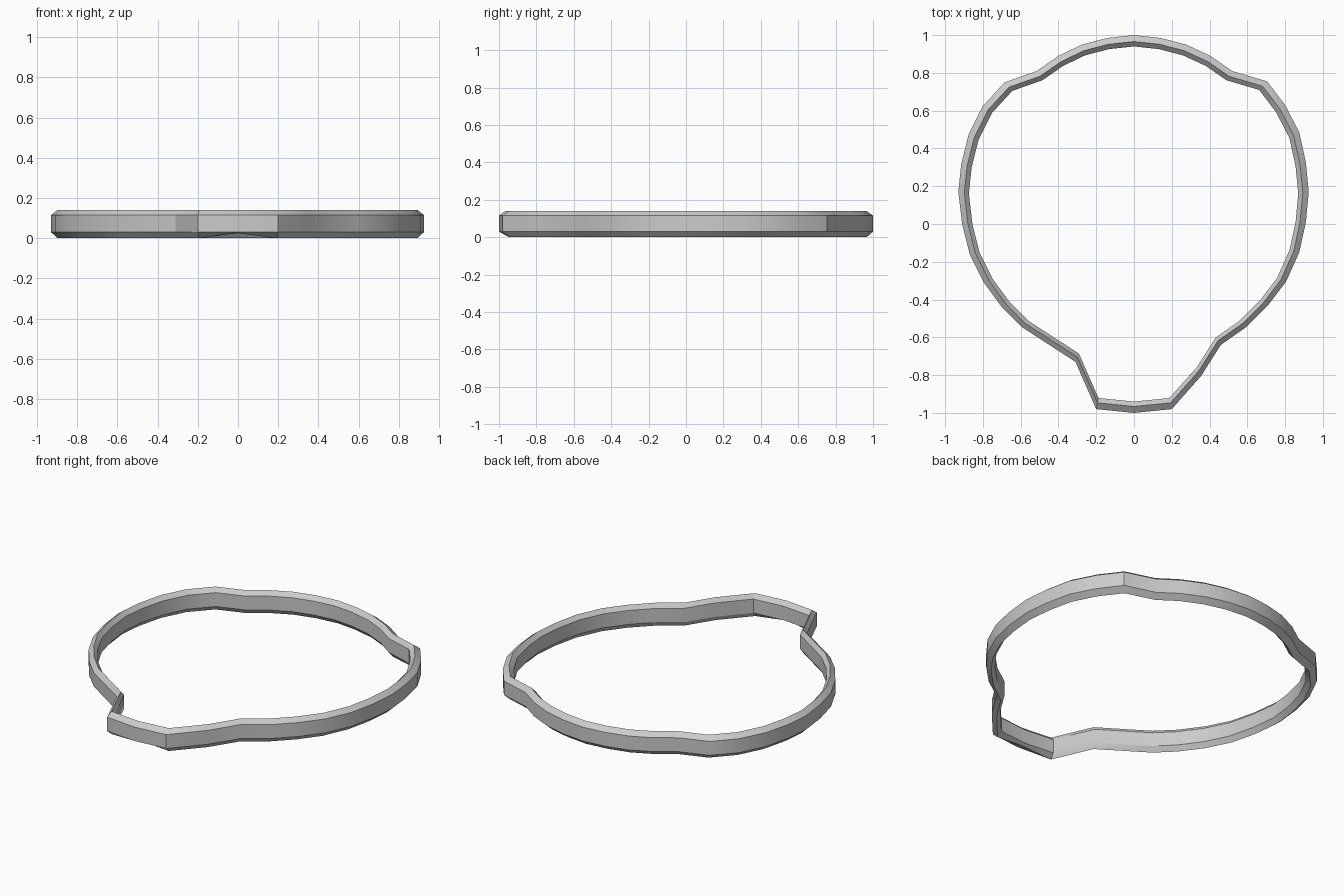
import bpy, bmesh

if "Cube" in bpy.data.objects:
    bpy.data.objects.remove(bpy.data.objects["Cube"])

# Outer outline of the ring, counter-clockwise from the front middle
outline = [(0, -1), (.2, -.98), (.355, -.805), (.46, -.64), (.595, -.545),
           (.71, -.43), (.805, -.305), (.875, -.15), (.91, .01), (.925, .17),
           (.91, .325), (.875, .485), (.80, .63), (.705, .755), (.52, .81),
           (.405, .89), (.275, .95), (.14, .985), (0, 1), (-.14, .985),
           (-.275, .95), (-.40, .89), (-.515, .81), (-.685, .75), (-.80, .625),
           (-.875, .475), (-.915, .315), (-.93, .17), (-.91, 0), (-.87, -.16),
           (-.795, -.31), (-.70, -.44), (-.595, -.545), (-.31, -.73), (-.2, -.98)]

# Hexagonal section: (scale of outline, height), with ridges at top and bottom
section = [(1, .03), (1, .115), (.966, .14), (.94, .115), (.94, .03), (.966, 0)]

bm = bmesh.new()
rings = [[bm.verts.new((x * s, y * s, z)) for s, z in section] for x, y in outline]
# Small notch under the front middle
rings[0][5].co.z = .025

n, m = len(rings), len(section)
for i in range(n):
    a, b = rings[i], rings[(i + 1) % n]
    for j in range(m):
        k = (j + 1) % m
        bm.faces.new((a[j], b[j], b[k], a[k]))
bmesh.ops.recalc_face_normals(bm, faces=bm.faces)

mesh = bpy.data.meshes.new("rim_band")
bm.to_mesh(mesh)
bm.free()
band = bpy.data.objects.new("rim_band", mesh)
bpy.context.collection.objects.link(band)

# Smooth round the curve, sharp at ridges and kinks
bpy.context.view_layer.objects.active = band
band.select_set(True)
bpy.ops.object.shade_smooth_by_angle()
